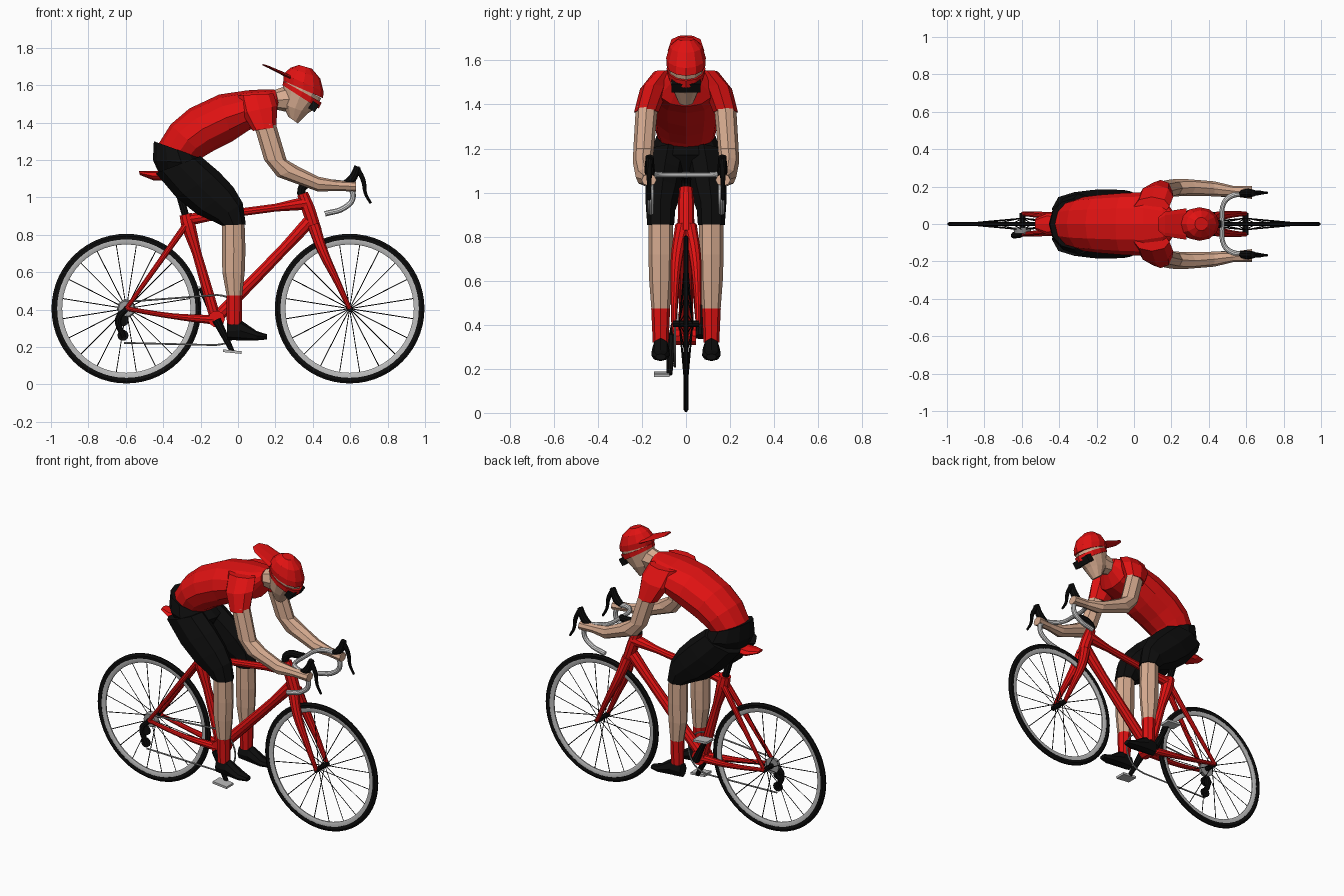
import bpy, bmesh, math
from mathutils import Vector, Matrix

cube = bpy.data.objects.get("Cube")
if cube:
    bpy.data.objects.remove(cube, do_unlink=True)


def material(name, colour):
    mat = bpy.data.materials.new(name)
    mat.use_nodes = True
    rgba = (*colour, 1.0)
    mat.diffuse_color = rgba
    mat.node_tree.nodes["Principled BSDF"].inputs["Base Color"].default_value = rgba
    return mat


RED = material("bright red", (0.75, 0.006, 0.006))
BLACK = material("black", (0.004, 0.004, 0.004))
SKIN = material("skin", (0.68, 0.41, 0.28))
SILVER = material("silver grey", (0.5, 0.5, 0.5))
WHITE = material("pale bar tape", (0.7, 0.7, 0.7))
STEEL = material("chain steel", (0.32, 0.32, 0.32))


def finish(name, bm, mat):
    bmesh.ops.recalc_face_normals(bm, faces=bm.faces)
    mesh = bpy.data.meshes.new(name)
    bm.to_mesh(mesh)
    bm.free()
    mesh.materials.append(mat)
    obj = bpy.data.objects.new(name, mesh)
    bpy.context.collection.objects.link(obj)
    return obj


def smooth(obj):
    bpy.ops.object.select_all(action='DESELECT')
    obj.select_set(True)
    bpy.context.view_layer.objects.active = obj
    bpy.ops.object.shade_smooth_by_angle(angle=math.radians(35))


def bridge(bm, first, second):
    count = len(first)
    for i in range(count):
        j = (i + 1) % count
        bm.faces.new((first[i], first[j], second[j], second[i]))


def loft(name, rings, mat, side=1, sides=8):
    """Skin of elliptical rings: (upper x, z, lower x, z, half width, y)."""
    bm = bmesh.new()
    loops = []
    for ux, uz, lx, lz, width, y in rings:
        upper, lower = Vector((ux, 0, uz)), Vector((lx, 0, lz))
        middle, half = (upper + lower) / 2, (upper - lower) / 2
        loop = []
        for i in range(sides):
            a = math.tau * i / sides
            across = Vector((0, side * y + width * math.sin(a), 0))
            loop.append(bm.verts.new(middle + half * math.cos(a) + across))
        loops.append(loop)
    for first, second in zip(loops, loops[1:]):
        bridge(bm, first, second)
    bm.faces.new(loops[0])
    bm.faces.new(loops[-1])
    return finish(name, bm, mat)


def tube(name, points, mat, side=1):
    """Round tube through (x, y, z, radius) points."""
    curve = bpy.data.curves.new(name, 'CURVE')
    curve.dimensions = '3D'
    curve.bevel_depth = 1
    curve.bevel_resolution = 3
    curve.resolution_u = 5
    curve.use_fill_caps = True
    spline = curve.splines.new('BEZIER')
    spline.bezier_points.add(len(points) - 1)
    for knot, (x, y, z, radius) in zip(spline.bezier_points, points):
        knot.co = (x, side * y, z)
        knot.radius = radius
    for knot in spline.bezier_points:
        knot.handle_left_type = knot.handle_right_type = 'AUTO'
    curve.materials.append(mat)
    obj = bpy.data.objects.new(name, curve)
    bpy.context.collection.objects.link(obj)
    bpy.ops.object.select_all(action='DESELECT')
    obj.select_set(True)
    bpy.context.view_layer.objects.active = obj
    bpy.ops.object.convert(target='MESH')
    obj = bpy.context.view_layer.objects.active
    smooth(obj)
    return obj


def hoop(name, centre, profile, mat, segments=56):
    """Closed (radius, y) profile turned about the axle."""
    bm = bmesh.new()
    loops = []
    for i in range(segments):
        a = math.tau * i / segments
        loops.append([bm.verts.new(centre + Vector((r * math.cos(a), y, r * math.sin(a))))
                      for r, y in profile])
    for i in range(segments):
        bridge(bm, loops[i], loops[(i + 1) % segments])
    smooth(finish(name, bm, mat))


def box(name, centre, size, mat, tilt=0):
    bm = bmesh.new()
    matrix = Matrix.Translation(centre) @ Matrix.Rotation(tilt, 4, 'Y') @ Matrix.Diagonal((*size, 1))
    bmesh.ops.create_cube(bm, size=1, matrix=matrix)
    return finish(name, bm, mat)


# Wheels
AXLE = 0.405
for end, wx in (("rear", -0.597), ("front", 0.597)):
    hub = Vector((wx, 0, AXLE))
    hoop(end + "_tyre", hub, [(.37, -.01), (.388, -.012), (.4, -.005),
                              (.4, .005), (.388, .012), (.37, .01)], BLACK)
    hoop(end + "_rim", hub, [(.343, -.004), (.352, -.009), (.372, -.009),
                             (.372, .009), (.352, .009), (.343, .004)], SILVER)
    tube(end + "_hub", [(wx, -.06, AXLE, .016), (wx, .06, AXLE, .016)], BLACK)
    bm = bmesh.new()
    for i in range(20):
        a = math.tau * (i + 0.5) / 20
        out = Vector((math.cos(a), 0, math.sin(a)))
        start = hub + out * .014 + Vector((0, .03 * (-1) ** i, 0))
        stop = hub + out * .347
        along = stop - start
        turn = along.to_track_quat('Z', 'Y').to_matrix().to_4x4()
        bmesh.ops.create_cone(bm, segments=4, radius1=.0025, radius2=.0025, depth=along.length,
                              matrix=Matrix.Translation((start + stop) / 2) @ turn)
    finish(end + "_spokes", bm, BLACK)

# Frame
tube("seat_tube", [(-.28, 0, .91, .035), (-.265, 0, .85, .04), (-.22, 0, .7, .026), (-.12, 0, .35, .032)], RED)
tube("top_tube", [(-.27, 0, .88, .034), (-.1, 0, .905, .022), (.2, 0, .945, .022), (.37, 0, .97, .038)], RED)
tube("head_tube", [(.345, 0, 1.02, .031), (.375, 0, .94, .037), (.415, 0, .82, .035)], RED)
tube("down_tube", [(.38, 0, .87, .036), (.25, 0, .73, .03), (-.12, 0, .35, .034)], RED)
tube("bottom_bracket", [(-.115, -.045, .35, .045), (-.115, .045, .35, .045)], RED)
tube("seat_post", [(-.28, 0, .9, .02), (-.335, 0, 1.1, .022)], BLACK)
loft("saddle", [(-.53, 1.14, -.525, 1.12, .03, 0), (-.47, 1.14, -.45, 1.09, .06, 0),
                (-.36, 1.14, -.36, 1.09, .05, 0), (-.2, 1.14, -.2, 1.11, .02, 0)], RED)
tube("stem", [(.335, 0, 1.01, .022), (.35, 0, 1.06, .024), (.47, 0, 1.085, .02)], BLACK)

# Drivetrain
tube("cassette", [(-.597, -.05, AXLE, .042), (-.597, -.02, AXLE, .05)], STEEL)
tube("upper_chain", [(-.59, -.05, .442, .005), (-.115, -.05, .478, .005)], STEEL)
tube("lower_chain", [(-.61, -.055, .222, .005), (-.115, -.05, .21, .005)], STEEL)
tube("front_chain", [(-.115 + .13 * math.cos(a), -.05, .345 + .134 * math.sin(a), .005)
                     for a in (math.pi * (i / 8 - 0.5) for i in range(9))], STEEL)
tube("derailleur_arm", [(-.6, -.055, .4, .014), (-.64, -.06, .35, .018), (-.61, -.06, .25, .014)], BLACK)
for part, px, pz in (("upper", -.615, .34), ("lower", -.615, .262)):
    tube(part + "_pulley", [(px, -.066, pz, .03), (px, -.052, pz, .03)], BLACK)

for side, tag in ((-1, "near_"), (1, "far_")):
    # Paired stays, fork blades, cranks and pedals
    tube(tag + "chain_stay", [(-.597, .055, AXLE, .012), (-.35, .045, .365, .016), (-.13, .02, .345, .026)], RED, side)
    tube(tag + "seat_stay", [(-.597, .055, AXLE, .011), (-.28, .018, .85, .018)], RED, side)
    tube(tag + "fork_blade", [(.405, .015, .85, .034), (.45, .04, .72, .028),
                              (.53, .052, .55, .018), (.597, .055, AXLE, .012)], RED, side)
    cx, cz = -.115 - side * .085, .345 + side * .17
    tube(tag + "crank", [(-.115, .065, .345, .024), (cx, .075, cz, .013)], BLACK, side)
    box(tag + "pedal", (cx, side * .11, cz), (.1, .07, .014), SILVER, 0.1)

    # Handlebar half with brake hood and lever
    tube(tag + "drop_bar", [(.47, 0, 1.08, .013), (.48, .11, 1.08, .013), (.52, .15, 1.08, .015),
                            (.59, .16, 1.06, .015), (.615, .16, 1.0, .015),
                            (.57, .16, .945, .015), (.465, .16, .912, .015)], WHITE, side)
    tube(tag + "brake_hood", [(.56, .163, 1.065, .018), (.61, .165, 1.1, .024), (.64, .165, 1.165, .018)], BLACK, side)
    tube(tag + "brake_lever", [(.635, .165, 1.16, .014), (.67, .167, 1.09, .013),
                               (.682, .167, 1.02, .009), (.71, .167, .968, .007)], BLACK, side)

    # Leg
    loft(tag + "shorts_leg", [(-.2, 1.22, -.44, 1.13, .09, .08), (-.1, 1.135, -.33, 1.0, .088, .095),
                              (-.025, 1.055, -.22, .91, .08, .105), (.025, .97, -.13, .87, .066, .115),
                              (.042, .855, -.09, .85, .061, .115)], BLACK, side)
    loft(tag + "lower_leg", [(.035, .87, -.085, .86, .056, .115), (.04, .72, -.085, .72, .056, .115),
                             (.036, .6, -.084, .6, .052, .115), (.022, .47, -.06, .47, .042, .115)], SKIN, side)
    loft(tag + "sock", [(.023, .475, -.061, .475, .043, .115), (.02, .32, -.06, .32, .036, .115)], RED, side)
    loft(tag + "shoe", [(-.06, .33, -.06, .24, .034, .115), (.02, .34, .0, .235, .04, .115),
                        (.1, .285, .1, .235, .042, .115), (.155, .268, .155, .24, .024, .115)], BLACK, side)

    # Arm
    loft(tag + "sleeve", [(.19, 1.555, .0, 1.545, .05, .095), (.21, 1.49, .02, 1.45, .064, .145),
                          (.205, 1.375, .08, 1.355, .056, .18)], RED, side)
    loft(tag + "arm", [(.2, 1.4, .09, 1.37, .05, .178), (.26, 1.2, .14, 1.2, .047, .192),
                       (.33, 1.16, .21, 1.11, .045, .196), (.43, 1.11, .43, 1.03, .04, .188),
                       (.53, 1.09, .53, 1.035, .028, .176), (.63, 1.085, .63, 1.03, .034, .168)], SKIN, side)

# Torso and hips
loft("jersey", [(-.435, 1.27, -.2, 1.205, .125, 0), (-.36, 1.39, -.18, 1.22, .145, 0),
                (-.26, 1.475, -.12, 1.255, .155, 0), (-.1, 1.55, -.03, 1.3, .165, 0),
                (.05, 1.572, .06, 1.36, .17, 0), (.15, 1.578, .17, 1.39, .14, 0),
                (.2, 1.575, .22, 1.49, .065, 0)], RED, sides=12)
loft("shorts_seat", [(-.45, 1.3, -.2, 1.21, .135, 0), (-.455, 1.2, -.15, 1.17, .16, 0),
                     (-.41, 1.1, -.2, 1.08, .11, 0)], BLACK, sides=12)

# Head, cap and glasses
loft("neck", [(.17, 1.565, .2, 1.47, .055, 0), (.27, 1.6, .29, 1.45, .06, 0)], SKIN)
loft("face", [(.27, 1.43, .32, 1.395, .035, 0), (.235, 1.5, .375, 1.45, .064, 0),
              (.24, 1.6, .42, 1.48, .08, 0), (.25, 1.63, .445, 1.53, .084, 0)], SKIN, sides=12)
loft("cap_strap", [(.238, 1.6, .432, 1.475, .085, 0), (.242, 1.622, .447, 1.507, .088, 0)], RED, sides=12)
loft("cap", [(.242, 1.623, .455, 1.53, .088, 0), (.245, 1.66, .457, 1.565, .09, 0),
             (.28, 1.693, .44, 1.635, .074, 0), (.325, 1.708, .395, 1.688, .036, 0)], RED, sides=12)
loft("cap_bill", [(.13, 1.714, .13, 1.706, .035, 0), (.165, 1.703, .165, 1.69, .066, 0),
                  (.28, 1.655, .28, 1.63, .084, 0)], RED)
box("glasses", (.405, 0, 1.485), (.04, .13, .045), BLACK, 0.6)
